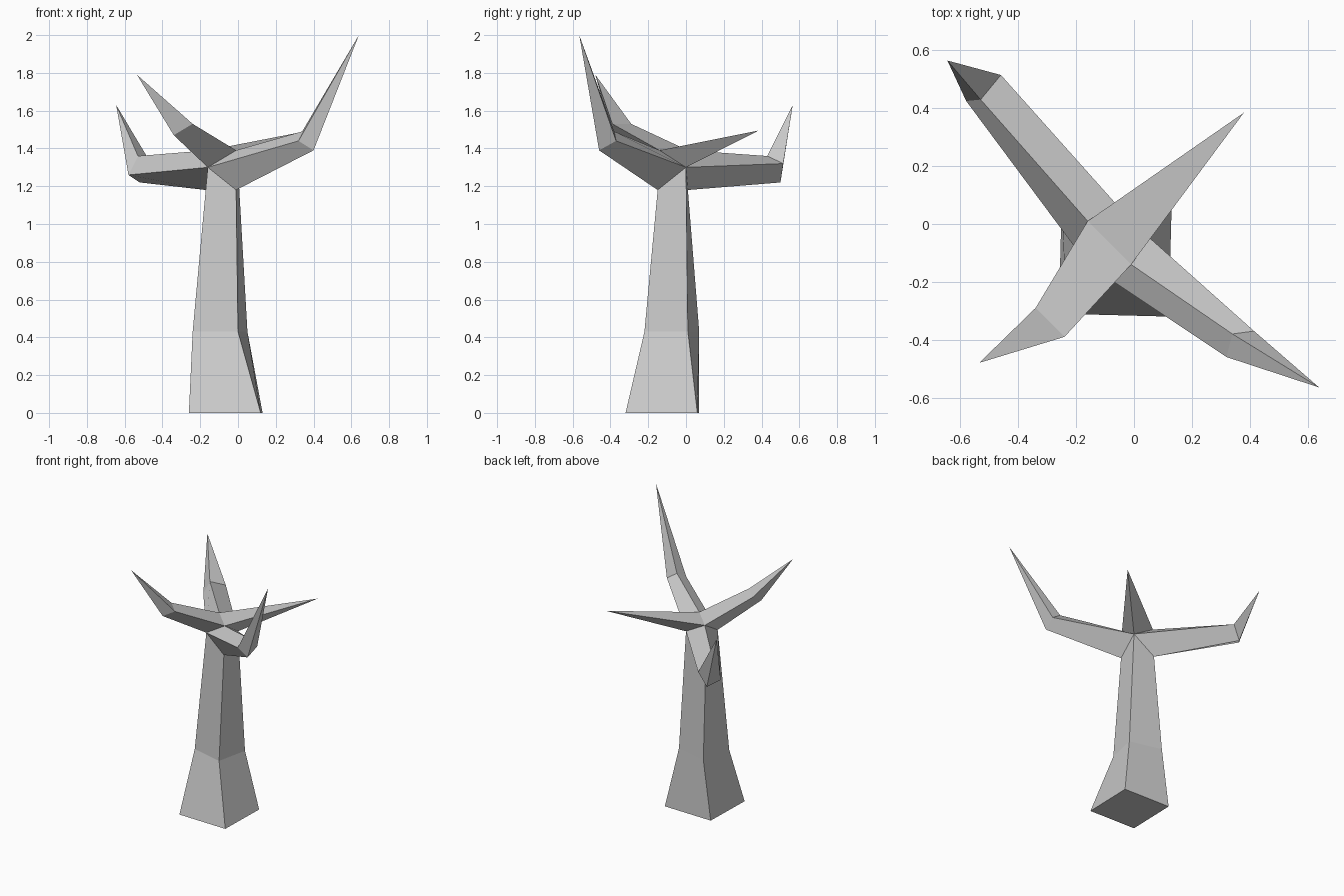
import bpy
import bmesh
from mathutils import Vector

default_cube = bpy.data.objects.get("Cube")
if default_cube:
    bpy.data.objects.remove(default_cube, do_unlink=True)

# One plain grey for the whole tree
grey = bpy.data.materials.new("plain_grey")
grey.use_nodes = True
colour = (0.6, 0.6, 0.6, 1)
grey.diffuse_color = colour
grey.node_tree.nodes["Principled BSDF"].inputs["Base Color"].default_value = colour


def loft(name, rings, tip=None, close_start=False):
    """Join successive rings with flat faces, optionally ending in a point."""
    bm = bmesh.new()
    loops = [[bm.verts.new(Vector(point)) for point in ring] for ring in rings]
    count = len(loops[0])
    for lower, upper in zip(loops, loops[1:]):
        for i in range(count):
            j = (i + 1) % count
            bm.faces.new((lower[i], lower[j], upper[j], upper[i]))
    if tip:
        apex = bm.verts.new(Vector(tip))
        last = loops[-1]
        for i in range(count):
            bm.faces.new((last[i], last[(i + 1) % count], apex))
    if close_start:
        bm.faces.new(list(reversed(loops[0])))
    mesh = bpy.data.meshes.new(name)
    bm.to_mesh(mesh)
    bm.free()
    mesh.materials.append(grey)
    part = bpy.data.objects.new(name, mesh)
    bpy.context.scene.collection.objects.link(part)
    return part


# Shared corners of the fork: two saddles, two low corners, two upper corners
saddle_front = (-0.16, -0.14, 1.30)
saddle_back = (0, 0, 1.30)
low_left = (-0.01, -0.15, 1.18)
low_right = (-0.17, 0.01, 1.18)
top_left = (-0.01, -0.14, 1.39)
top_right = (-0.16, 0.01, 1.39)

# Trunk: wide square foot, twisted middle, four corners of the fork
foot = [(-0.26, -0.31, 0), (0.12, -0.32, 0), (0.13, 0.06, 0), (-0.25, 0.07, 0)]
middle = [(-0.24, -0.16, 0.43), (0, -0.22, 0.43),
          (0.05, 0.01, 0.43), (-0.19, 0.07, 0.43)]
loft("trunk", [foot, middle, [saddle_front, low_left, saddle_back, low_right]],
     close_start=True)

# Tall branch to the front left
loft("front_left_branch",
     [[saddle_front, low_left, saddle_back, top_left],
      [(0.32, -0.46, 1.44), (0.40, -0.46, 1.39),
       (0.415, -0.37, 1.44), (0.34, -0.38, 1.49)]],
     tip=(0.64, -0.565, 2))

# Low branch to the back right
loft("back_right_branch",
     [[saddle_back, low_right, saddle_front, top_right],
      [(-0.46, 0.515, 1.32), (-0.52, 0.50, 1.22),
       (-0.58, 0.425, 1.26), (-0.53, 0.43, 1.36)]],
     tip=(-0.645, 0.565, 1.63))

# Three-sided branch to the front right
loft("front_right_branch",
     [[top_right, saddle_front, top_left],
      [(-0.34, -0.29, 1.53), (-0.34, -0.39, 1.47), (-0.24, -0.39, 1.53)]],
     tip=(-0.535, -0.48, 1.79))

# Single spike to the back left
loft("back_left_spike", [[top_left, saddle_back, top_right]],
     tip=(0.38, 0.385, 1.495))
